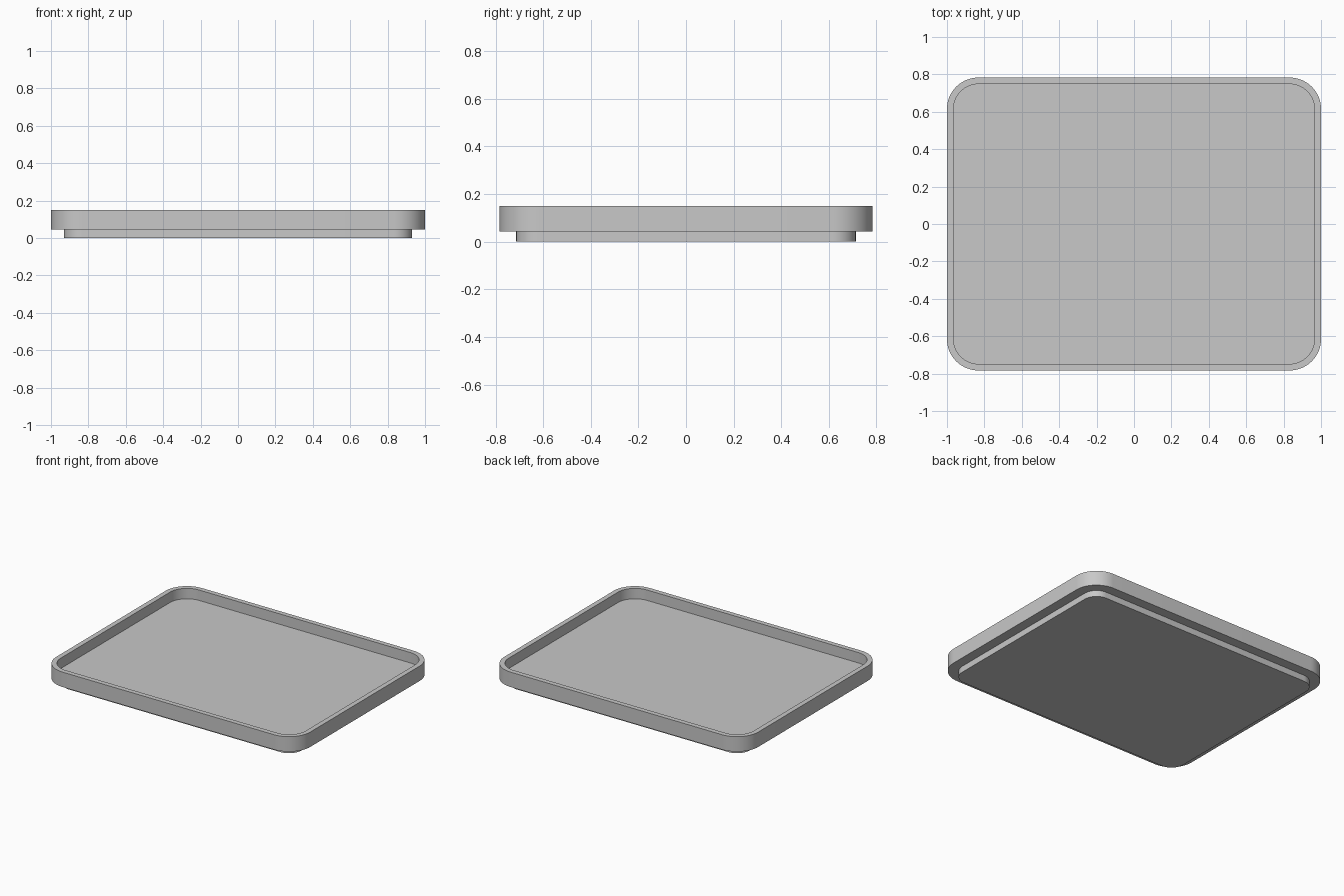
import bpy, bmesh, math

cube = bpy.data.objects.get("Cube")
if cube:
    bpy.data.objects.remove(cube, do_unlink=True)

# Single grey finish
GREY = (0.58, 0.58, 0.58, 1)
grey = bpy.data.materials.new("plain grey")
grey.use_nodes = True
grey.diffuse_color = GREY
grey.node_tree.nodes["Principled BSDF"].inputs["Base Color"].default_value = GREY

HALF_X, HALF_Y, RADIUS = 1.0, 0.783, 0.168
WALL, FOOT_INSET = 0.035, 0.07
STEP_Z, FLOOR_Z, TOP_Z = 0.044, 0.076, 0.15
SEGMENTS = 16


def rounded_loop(bm, inset, z):
    """Ring of vertices around a rounded rectangle with concentric corners."""
    r = RADIUS - inset
    verts = []
    for quarter, (sx, sy) in enumerate([(1, 1), (-1, 1), (-1, -1), (1, -1)]):
        for i in range(SEGMENTS + 1):
            a = (quarter + i / SEGMENTS) * math.pi / 2
            verts.append(bm.verts.new((sx * (HALF_X - RADIUS) + r * math.cos(a),
                                       sy * (HALF_Y - RADIUS) + r * math.sin(a), z)))
    return verts


# Tray skin, from the underside of the foot, over the rim, to the inner floor
profile = [(FOOT_INSET, 0), (FOOT_INSET, STEP_Z), (0, STEP_Z),
           (0, TOP_Z), (WALL, TOP_Z), (WALL, FLOOR_Z)]
bm = bmesh.new()
loops = [rounded_loop(bm, inset, z) for inset, z in profile]
for low, high in zip(loops, loops[1:]):
    for i in range(len(low)):
        j = (i + 1) % len(low)
        bm.faces.new((low[i], low[j], high[j], high[i]))
bm.faces.new(loops[0][::-1])
bm.faces.new(loops[-1])
bmesh.ops.recalc_face_normals(bm, faces=bm.faces)

mesh = bpy.data.meshes.new("tray")
bm.to_mesh(mesh)
bm.free()
mesh.materials.append(grey)
tray = bpy.data.objects.new("tray", mesh)
bpy.context.collection.objects.link(tray)

# Smooth corners, crisp edges
bpy.ops.object.select_all(action="DESELECT")
tray.select_set(True)
bpy.context.view_layer.objects.active = tray
bpy.ops.object.shade_smooth_by_angle(angle=math.radians(30))
